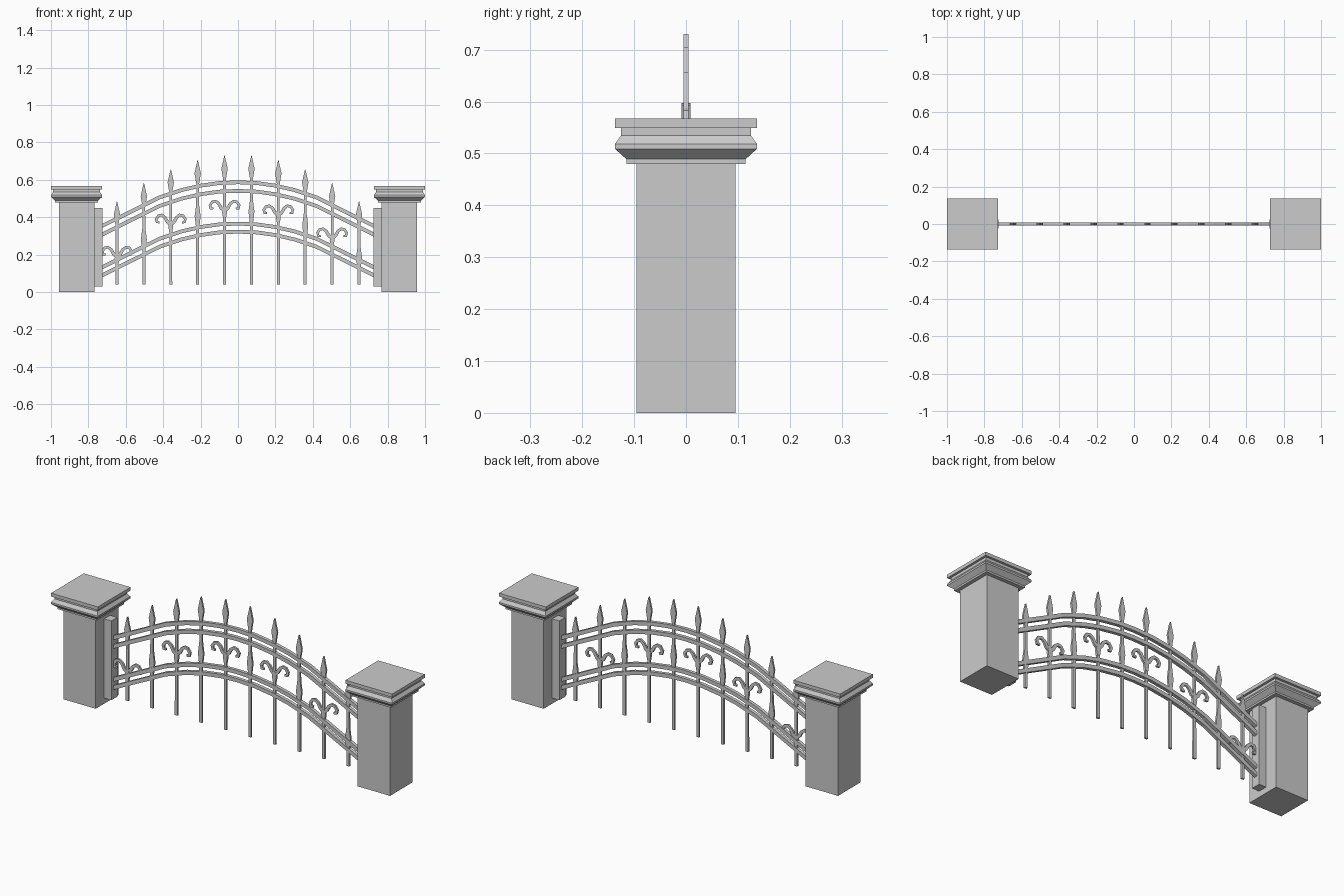
import bpy, bmesh
from mathutils import Vector

if "Cube" in bpy.data.objects:
    bpy.data.objects.remove(bpy.data.objects["Cube"])


def finish(name, bm):
    bmesh.ops.recalc_face_normals(bm, faces=bm.faces)
    me = bpy.data.meshes.new(name)
    bm.to_mesh(me)
    bm.free()
    ob = bpy.data.objects.new(name, me)
    bpy.context.collection.objects.link(ob)
    return ob


def loft(name, rings):
    bm = bmesh.new()
    loops = [[bm.verts.new(p) for p in ring] for ring in rings]
    for a, b in zip(loops, loops[1:]):
        for i in range(4):
            j = (i + 1) % 4
            bm.faces.new((a[i], a[j], b[j], b[i]))
    bm.faces.new(loops[0])
    bm.faces.new(loops[-1])
    return finish(name, bm)


def strip(name, pts, halves, depth):
    """Flat metal bar following (x, z) points, with a half width per point."""
    pts = [Vector(p) for p in pts]
    if not isinstance(halves, list):
        halves = [halves] * len(pts)
    rings = []
    for i, p in enumerate(pts):
        d_in = (p - pts[i - 1]).normalized() if i else None
        d_out = (pts[i + 1] - p).normalized() if i < len(pts) - 1 else None
        d_in, d_out = d_in or d_out, d_out or d_in
        t = (d_in + d_out).normalized()
        n = Vector((-t.y, t.x)) * halves[i] / max(0.5, t.dot(d_in))
        a, b = p + n, p - n
        rings.append([(a.x, -depth, a.y), (b.x, -depth, b.y),
                      (b.x, depth, b.y), (a.x, depth, a.y)])
    return loft(name, rings)


def stack(name, cx, levels):
    """Square stack of (half x, half y, z) levels."""
    return loft(name, [[(cx - hx, -hy, z), (cx + hx, -hy, z),
                        (cx + hx, hy, z), (cx - hx, hy, z)] for hx, hy, z in levels])


# Pillars, moulded caps and hinge posts
cap = [(0.115, 0.48), (0.115, 0.489), (0.137, 0.509), (0.137, 0.518),
       (0.125, 0.535), (0.125, 0.549), (0.137, 0.549), (0.137, 0.567)]
for side, s in (("left", -1), ("right", 1)):
    stack(f"pillar_{side}", s * 0.863, [(0.095, 0.095, 0), (0.095, 0.095, 0.48)])
    stack(f"pillar_cap_{side}", s * 0.863, [(h, h, z) for h, z in cap])
    stack(f"hinge_post_{side}", s * 0.746, [(0.021, 0.025, 0.03), (0.021, 0.025, 0.45)])

# Arched rails
half = [(0, 0), (0.1, 0.004), (0.2, 0.018), (0.3, 0.041), (0.42, 0.081), (0.73, 0.235)]
arch = [(-x, d) for x, d in half[:0:-1]] + half
for i, z in enumerate((0.587, 0.541, 0.366, 0.323)):
    strip(f"arched_rail_{i + 1}", [(x, z - d) for x, d in arch], 0.010, 0.009)

# Spear-topped bars, alternately with a diamond collar or a pair of scrolls
scroll = [(0, 0.437), (0.018, 0.45), (0.032, 0.474), (0.048, 0.486),
          (0.066, 0.482), (0.078, 0.464), (0.074, 0.448), (0.060, 0.446)]
for i in range(10):
    x = (i - 4.5) * 0.1438
    drop = 0.595 * (x * x - 0.0052)
    body = [(0.04 + drop, 0.008)]
    if i % 2:
        body += [(0.365, 0.008), (0.43, 0.016), (0.49, 0.008)]
    body += [(0.60, 0.007), (0.66, 0.017), (0.73, 0.001)]
    strip(f"spear_bar_{i + 1}", [(x, z - drop) for z, w in body], [w for z, w in body], 0.005)
    if i % 2 == 0:
        for side, s in (("left", -1), ("right", 1)):
            strip(f"scroll_{side}_{i + 1}", [(x + s * u, z - drop) for u, z in scroll],
                  [0.011, 0.009, 0.008, 0.007, 0.007, 0.007, 0.006, 0.005], 0.005)
        strip(f"scroll_stem_{i + 1}", [(x, 0.395 - drop), (x, 0.425 - drop), (x, 0.45 - drop)],
              [0.008, 0.013, 0.009], 0.006)
